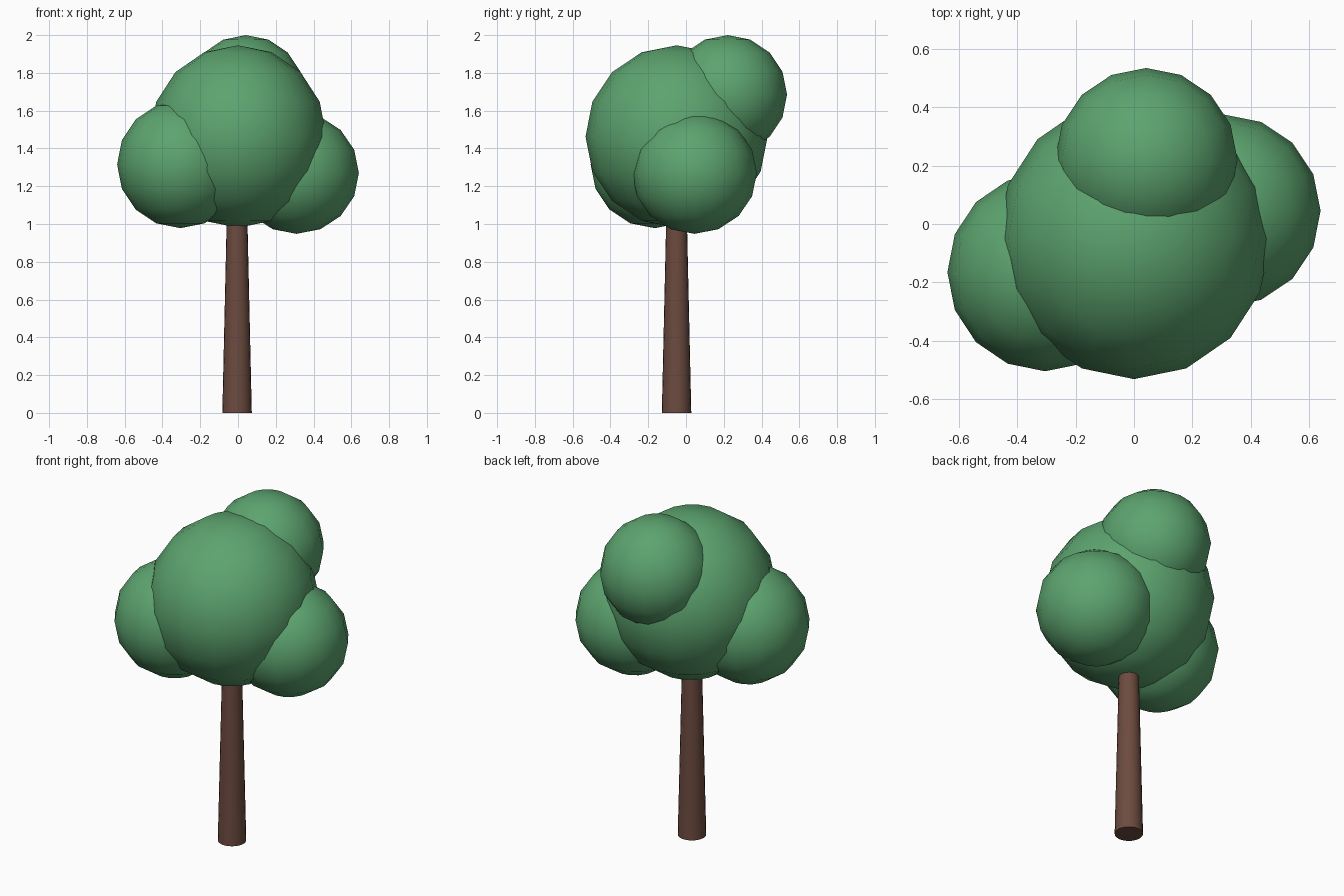
import bpy
from math import radians

cube = bpy.data.objects.get("Cube")
if cube:
    bpy.data.objects.remove(cube, do_unlink=True)


def make_material(name, colour):
    mat = bpy.data.materials.new(name)
    mat.use_nodes = True
    mat.diffuse_color = colour
    mat.node_tree.nodes["Principled BSDF"].inputs["Base Color"].default_value = colour
    return mat


leaf_green = make_material("leaf_green", (0.108, 0.37, 0.158, 1))
bark_brown = make_material("bark_brown", (0.15, 0.07, 0.05, 1))


def finish(name, mat, smooth_angle):
    obj = bpy.context.object
    obj.name = obj.data.name = name
    obj.data.materials.append(mat)
    bpy.ops.object.shade_smooth_by_angle(angle=radians(smooth_angle))
    return obj


def foliage(name, centre, radii):
    bpy.ops.mesh.primitive_uv_sphere_add(segments=16, ring_count=8, radius=1, location=centre)
    obj = finish(name, leaf_green, 60)
    obj.scale = radii


# Tapered trunk, its top buried in the crown
bpy.ops.mesh.primitive_cone_add(vertices=20, radius1=0.078, radius2=0.052, depth=1.15,
                                location=(-0.005, -0.05, 0.575))
finish("trunk", bark_brown, 40)

# Crown: one large ball with three smaller ones around it
foliage("main_crown", (0, -0.05, 1.463), (0.468, 0.482, 0.483))
foliage("right_foliage", (-0.305, -0.165, 1.315), (0.335, 0.34, 0.337))
foliage("left_foliage", (0.31, 0.045, 1.27), (0.33, 0.33, 0.322))
foliage("back_foliage", (0.042, 0.22, 1.685), (0.313, 0.315, 0.315))
